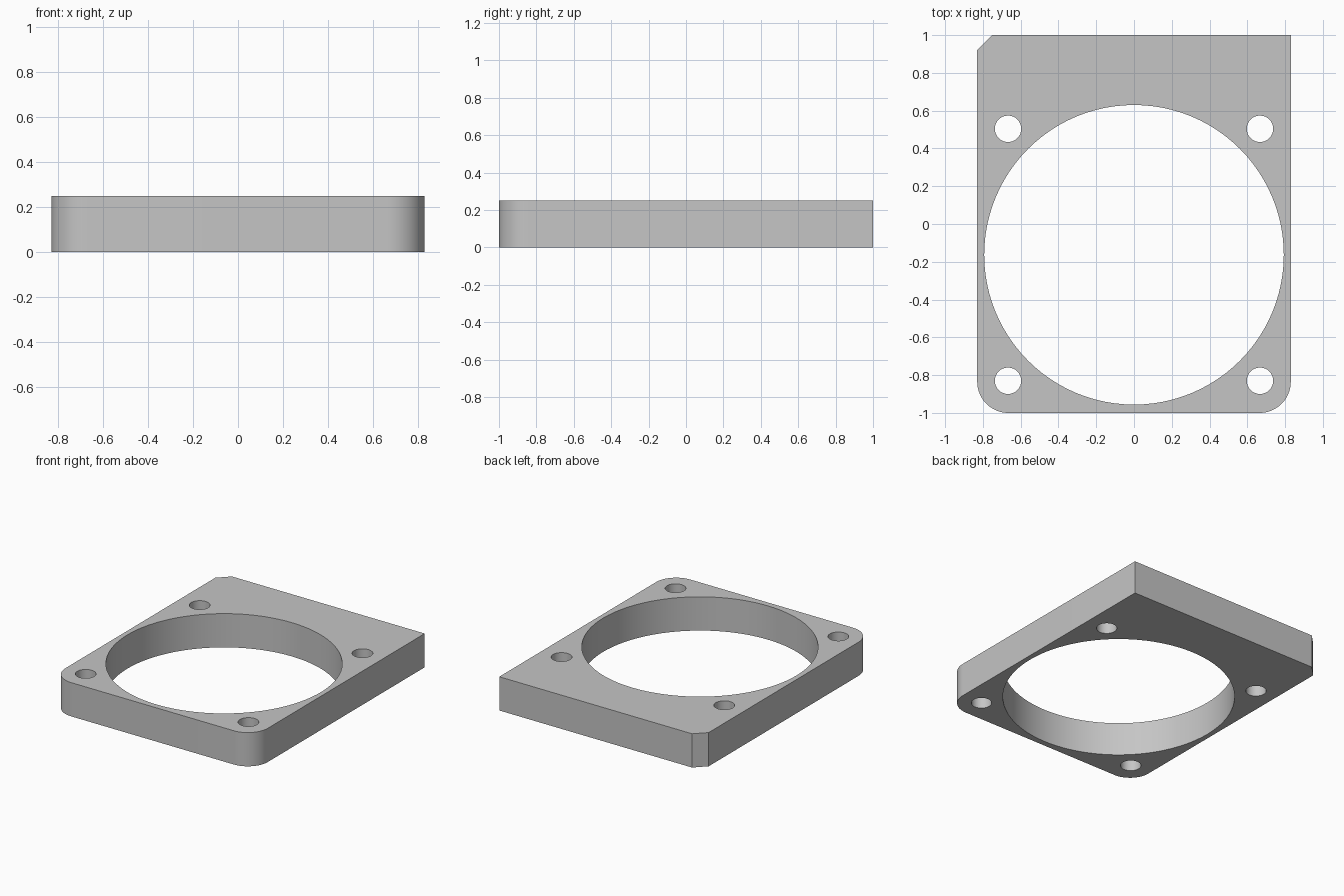
import bpy
import bmesh
from math import cos, sin, pi, radians

if "Cube" in bpy.data.objects:
    bpy.data.objects.remove(bpy.data.objects["Cube"], do_unlink=True)

HALF_W, HALF_L, HEIGHT = 0.83, 1.0, 0.25
CORNER, CHAMFER = 0.165, 0.08
BORE_Y, BORE_R = -0.163, 0.793
BOLT, BOLT_R = 0.667, 0.07


def arc(cx, cy, r, start, end, steps):
    angles = [start + (end - start) * i / steps for i in range(steps + 1)]
    return [(cx + r * cos(a), cy + r * sin(a)) for a in angles]


def circle(cx, cy, r, steps):
    return arc(cx, cy, r, 0, 2 * pi, steps)[:-1]


# Outline: rounded front corners, one chamfered and one square back corner
cx, cy = HALF_W - CORNER, CORNER - HALF_L
outline = arc(-cx, cy, CORNER, pi, 1.5 * pi, 16)
outline += arc(cx, cy, CORNER, 1.5 * pi, 2 * pi, 16)
outline += [(HALF_W, HALF_L), (CHAMFER - HALF_W, HALF_L), (-HALF_W, HALF_L - CHAMFER)]

# Large bore and four bolt holes
loops = [outline, circle(0, BORE_Y, BORE_R, 96)]
for sx in (-1, 1):
    for sy in (-1, 1):
        loops.append(circle(sx * BOLT, BORE_Y + sy * BOLT, BOLT_R, 32))

# Filled, extruded profile
curve = bpy.data.curves.new("plate_profile", "CURVE")
curve.dimensions = "2D"
curve.fill_mode = "BOTH"
curve.extrude = HEIGHT / 2
for points in loops:
    spline = curve.splines.new("POLY")
    spline.points.add(len(points) - 1)
    for point, (x, y) in zip(spline.points, points):
        point.co = (x, y, HEIGHT / 2, 1)
    spline.use_cyclic_u = True
profile = bpy.data.objects.new("plate_profile", curve)
bpy.context.collection.objects.link(profile)
bpy.context.view_layer.update()

# Solid mesh from the profile
mesh = bpy.data.meshes.new_from_object(
    profile.evaluated_get(bpy.context.evaluated_depsgraph_get()))
bpy.data.objects.remove(profile, do_unlink=True)
bm = bmesh.new()
bm.from_mesh(mesh)
bmesh.ops.remove_doubles(bm, verts=bm.verts, dist=0.0005)
low = min(v.co.z for v in bm.verts)
bmesh.ops.translate(bm, verts=bm.verts, vec=(0, 0, -low))
bmesh.ops.recalc_face_normals(bm, faces=bm.faces)
bm.to_mesh(mesh)
bm.free()
mesh.name = "mounting_plate"
plate = bpy.data.objects.new("mounting_plate", mesh)
bpy.context.collection.objects.link(plate)

# Plain grey
grey = bpy.data.materials.new("light_grey")
grey.use_nodes = True
color = (0.56, 0.56, 0.56, 1)
grey.diffuse_color = color
grey.node_tree.nodes["Principled BSDF"].inputs["Base Color"].default_value = color
mesh.materials.clear()
mesh.materials.append(grey)

# Smooth curved walls, sharp rims
bpy.ops.object.select_all(action="DESELECT")
plate.select_set(True)
bpy.context.view_layer.objects.active = plate
bpy.ops.object.shade_smooth_by_angle(angle=radians(30))
